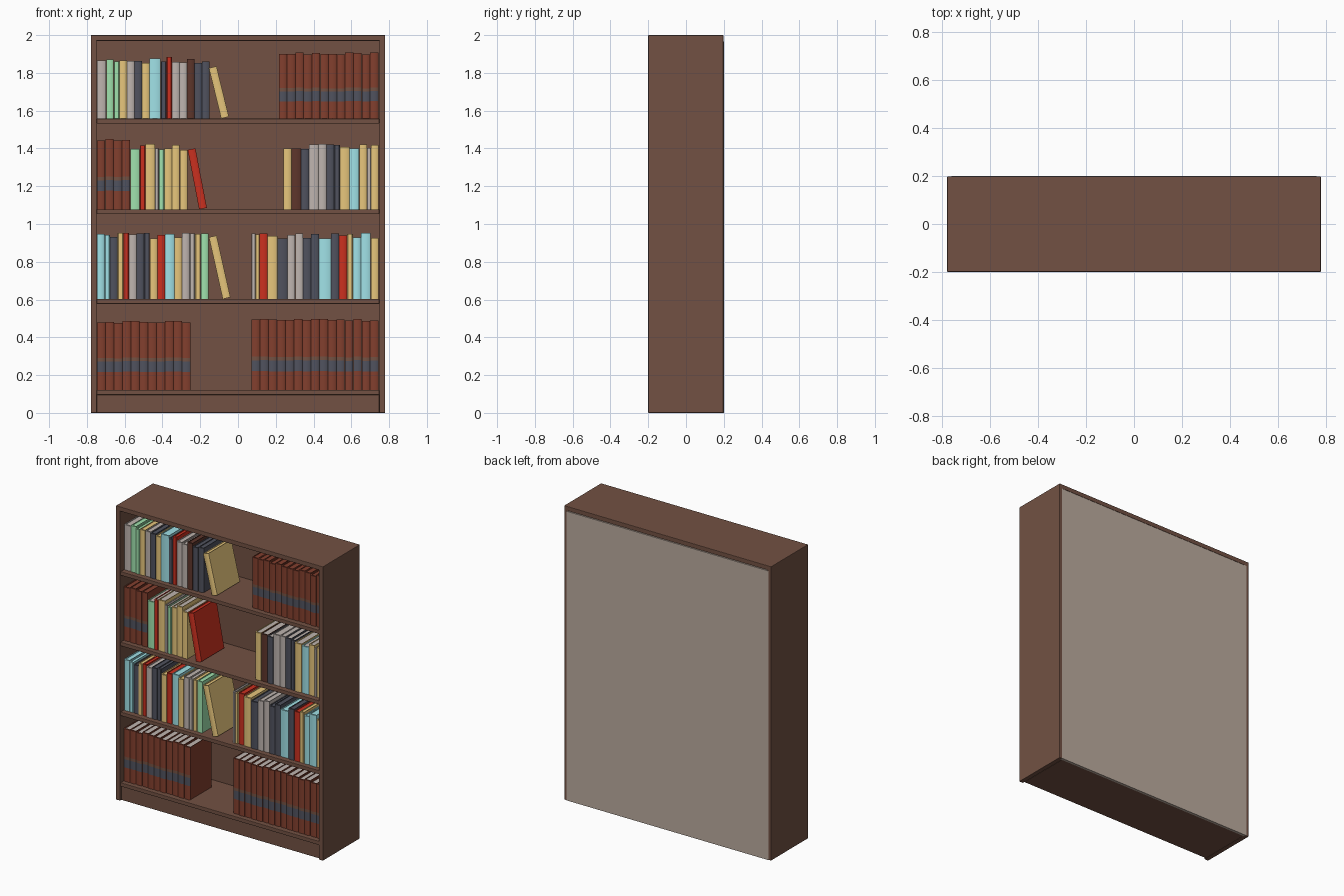
import bpy, bmesh, random

random.seed(4)
cube = bpy.data.objects.get("Cube")
if cube:
    bpy.data.objects.remove(cube, do_unlink=True)


def material(name, *rgb):
    m = bpy.data.materials.new(name)
    m.use_nodes = True
    m.diffuse_color = (*rgb, 1)
    m.node_tree.nodes["Principled BSDF"].inputs["Base Color"].default_value = (*rgb, 1)
    return m


wood = material("brown wood", .17, .083, .056)
backing = material("grey backing", .50, .41, .345)
volume = material("russet leather", .225, .05, .027)
slate = material("slate cloth", .08, .084, .112)
paper = material("pale grey paper", .52, .46, .43)
cloth = {
    "S": slate, "W": paper, "D": material("dark brown cloth", .11, .036, .024),
    "R": material("red cloth", .60, .03, .014), "Y": material("straw cloth", .88, .62, .22),
    "G": material("green cloth", .35, .76, .42), "B": material("pale blue cloth", .42, .90, .95)}


def finish(bm, name, mats):
    bmesh.ops.recalc_face_normals(bm, faces=bm.faces)
    mesh = bpy.data.meshes.new(name)
    bm.to_mesh(mesh)
    bm.free()
    for m in mats:
        mesh.materials.append(m)
    ob = bpy.data.objects.new(name, mesh)
    bpy.context.collection.objects.link(ob)
    return ob


def add_box(bm, lo, hi, index=0):
    geo = bmesh.ops.create_cube(bm, size=1)
    for v in geo["verts"]:
        v.co = [l + (h - l) * (c + .5) for l, h, c in zip(lo, hi, v.co)]
    for f in {f for v in geo["verts"] for f in v.link_faces}:
        f.material_index = index


def board(name, lo, hi, mat=wood, bevel=.003):
    bm = bmesh.new()
    add_box(bm, lo, hi)
    ob = finish(bm, name, [mat])
    if bevel:
        mod = ob.modifiers.new("soft edges", "BEVEL")
        mod.width = bevel
        mod.segments = 2
    return ob


# Bookcase carcass
INNER, EDGE, FRONT, REAR = .748, .779, -.2, .198
SHELVES = [.122, .603, 1.078, 1.558]
for side, s in (("left", 1), ("right", -1)):
    xs = sorted((s * INNER, s * EDGE))
    board(side + "_side", (xs[0], FRONT, 0), (xs[1], REAR, 2))
board("top_board", (-EDGE, FRONT, 1.97), (EDGE, REAR, 2))
for z in SHELVES:
    board("shelf", (-INNER, FRONT + .005, z - .026), (INNER, .18, z))
board("plinth", (-INNER, FRONT + .015, 0), (INNER, .18, SHELVES[0] - .02))
board("inner_back", (-INNER, .165, 0), (INNER, .183, 1.975), bevel=0)
board("back_panel", (-EDGE + .018, .183, 0), (EDGE - .018, .2, 1.967), backing, 0)


# A book: wrapped cover with a rounded spine, and a page block inside
def book(name, mat, x, z, w, h, depth=.235, bands=False, lean=0, pages=paper):
    front, t = -.162 + random.uniform(-.003, .003), min(.004, w * .15)
    back = front + depth
    outline = [(0, back), (0, front + .006), (.15 * w, front + .001), (.5 * w, front),
               (.85 * w, front + .001), (w, front + .006), (w, back),
               (w - t, back), (w - t, front + .012), (t, front + .012), (t, back)]
    levels = [0, .265 * h, .42 * h, .47 * h, h] if bands else [0, h]
    paint = [0, 2, 3, 0] if bands else [0]
    bm = bmesh.new()
    rings = [[bm.verts.new((px, py, lv)) for px, py in outline] for lv in levels]
    n = len(outline)
    for k, (a, b) in enumerate(zip(rings, rings[1:])):
        for i in range(n):
            j = (i + 1) % n
            f = bm.faces.new((a[i], a[j], b[j], b[i]))
            if 1 <= i <= 4:
                f.material_index = paint[k]
    bm.faces.new(rings[0])
    bm.faces.new(rings[-1])
    add_box(bm, (t, front + .012, .005), (w - t, back - .006, h - .005), 1)
    ob = finish(bm, name, [mat, pages, slate, wood])
    ob.location = (x, 0, z)
    ob.rotation_euler.y = -lean
    bpy.ops.object.select_all(action="DESELECT")
    ob.select_set(True)
    bpy.context.view_layer.objects.active = ob
    bpy.ops.object.shade_smooth_by_angle(angle=.7)


# Matching sets of banded volumes
def volume_set(shelf, x0, x1, count, height, pages):
    w = (x1 - x0) / count
    for i in range(count):
        book("set_volume", volume, x0 + i * w, SHELVES[shelf], w - .0005,
             height + random.uniform(-.006, .006), bands=True, pages=pages)


volume_set(0, -.747, -.25, 11, .36, paper)
volume_set(0, .072, .745, 15, .37, paper)
volume_set(2, -.747, -.57, 4, .365, volume)
volume_set(3, .216, .743, 12, .345, volume)


# Mixed rows: each entry is a colour letter and a relative width
def mixed_row(shelf, x0, x1, height, books, pale_pages=False):
    items = [(b[0], int(b[1:])) for b in books.split()]
    unit = (x1 - x0) / sum(w for _, w in items)
    x = x0
    for key, w in items:
        book("mixed_book", cloth[key], x, SHELVES[shelf], w * unit - .0005,
             height + random.uniform(-.016, .016),
             pages=paper if pale_pages else cloth[key])
        x += w * unit


mixed_row(3, -.747, -.15, .31, "W5 G4 G3 Y4 W4 S4 Y4 B6 S3 R3 W4 W4 D4 S4 S4")
mixed_row(2, -.57, -.268, .33, "G5 R3 Y5 W2 G3 Y4 Y4 Y4", True)
mixed_row(2, .242, .745, .33, "Y4 D5 S4 W5 W4 S4 S3 Y5 B5 Y4 W2 Y4", True)
mixed_row(1, -.747, -.157, .335,
          "B4 B3 S4 Y3 R3 W4 S4 S3 Y4 R4 B5 Y4 W4 W3 Y3 G4")
mixed_row(1, .072, .745, .335,
          "W2 Y2 R4 Y5 S5 W4 W4 S4 S4 B6 S4 R4 Y3 B4 B5 Y4")

# Books leaning against the rows
for shelf, x, key, h, lean in ((3, -.089, "Y", .275, .24), (2, -.206, "R", .32, .19),
                               (1, -.081, "Y", .335, .22)):
    book("leaning_book", cloth[key], x, SHELVES[shelf], .042, h, .25,
         lean=lean, pages=cloth[key])
